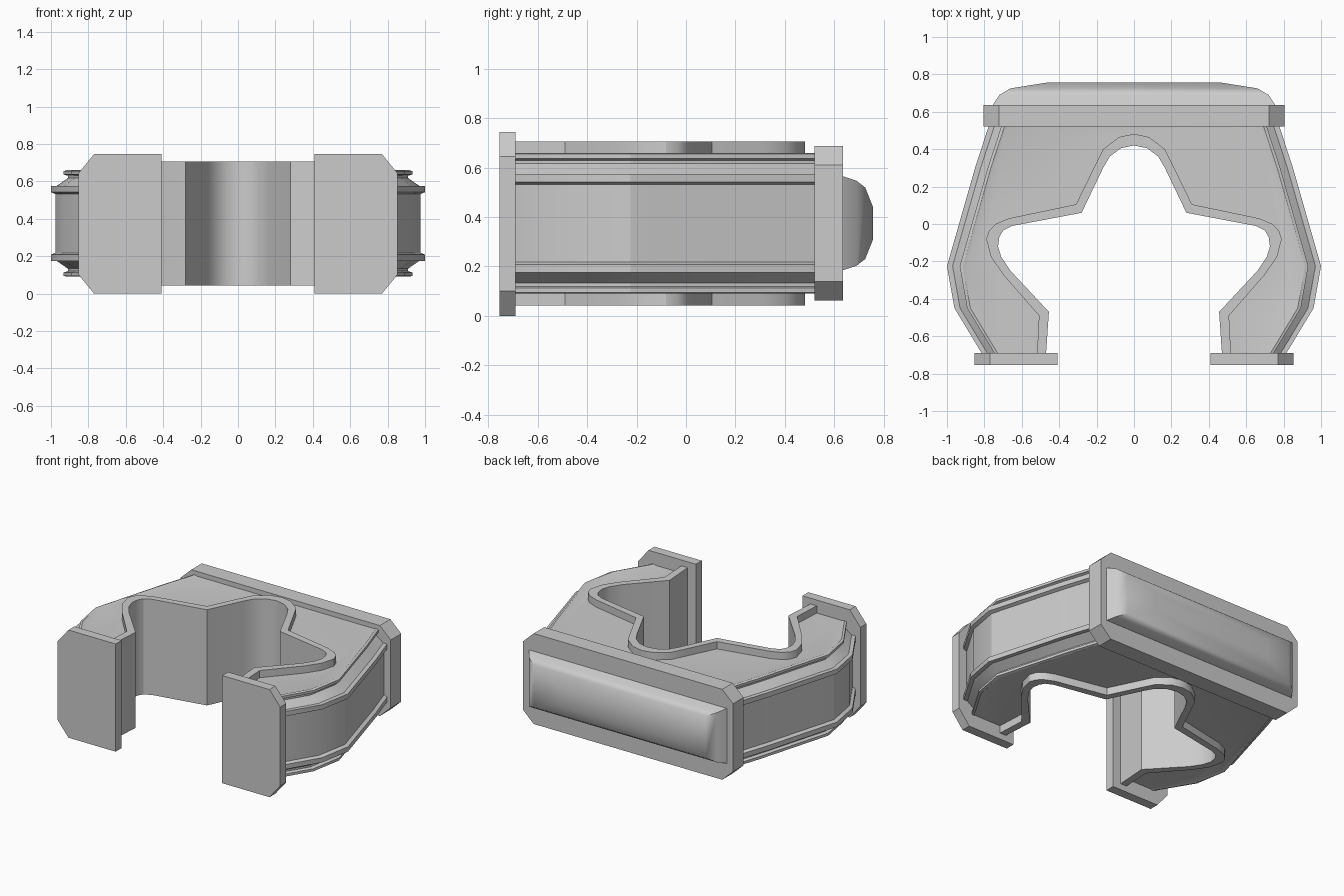
import bpy, bmesh
from math import radians

if "Cube" in bpy.data.objects:
    bpy.data.objects.remove(bpy.data.objects["Cube"])

MID = 0.375  # height of the horizontal symmetry plane


def finish(name, bm, angle=30, mirror=False):
    bmesh.ops.remove_doubles(bm, verts=bm.verts, dist=1e-5)
    bmesh.ops.recalc_face_normals(bm, faces=bm.faces)
    mesh = bpy.data.meshes.new(name)
    bm.to_mesh(mesh)
    bm.free()
    ob = bpy.data.objects.new(name, mesh)
    bpy.context.collection.objects.link(ob)
    bpy.ops.object.select_all(action='DESELECT')
    bpy.context.view_layer.objects.active = ob
    ob.select_set(True)
    if mirror:
        ob.modifiers.new("Mirror", 'MIRROR')
        bpy.ops.object.modifier_apply(modifier="Mirror")
    bpy.ops.object.shade_smooth_by_angle(angle=radians(angle))
    return ob


def loft(bm, rings, closed):
    rows = [[bm.verts.new(p) for p in r] for r in rings]
    n = len(rows[0])
    for a, b in zip(rows, rows[1:]):
        for i in range(n if closed else n - 1):
            j = (i + 1) % n
            bm.faces.new((a[i], a[j], b[j], b[i]))
    return rows


def solid(name, rings, angle=30, mirror=False):
    bm = bmesh.new()
    rows = loft(bm, rings, True)
    bm.faces.new(rows[0])
    bm.faces.new(rows[-1])
    return finish(name, bm, angle, mirror)


def both_sides(path):
    """Extend a right-hand path with its mirrored copy."""
    return path + [(-x, y) for x, y in reversed(path) if x > 0]


# Inner opening: wall line and outer line of the raised rim, right half
opening = [(.47, -.69), (.455, -.47), (.66, -.25), (.71, -.175), (.727, -.12),
           (.72, -.07), (.70, -.035), (.65, -.01), (.28, .06), (.165, .30),
           (.13, .36), (.07, .405), (0, .42)]
rim_edge = [(.518, -.69), (.508, -.49), (.70, -.27), (.765, -.175), (.79, -.08),
            (.775, -.035), (.74, 0), (.67, .03), (.31, .105), (.21, .31),
            (.165, .40), (.08, .465), (0, .482)]
loop = both_sides(opening) + both_sides(rim_edge)[::-1]
solid("inner_rim", [[(x, y, z) for x, y in loop] for z in (.043, .705)])

# Body: moulded side skins following the outer path, plus flat top and bottom
outer = [(.815, -.69), (.96, -.45), (1.0, -.225), (.85, .30), (.778, .52), (.77, .55)]
half = [(.10, .655), (.085, .66), (.068, .655), (.068, .637), (.09, .63), (.09, .617),
        (.03, .575), (0, .575), (0, .542), (.024, .532)]
section = half + [(d, 2 * MID - z) for d, z in reversed(half)]
bm = bmesh.new()
for side in (1, -1):
    loft(bm, [[(side * (x - d), y, z) for x, y in outer] for d, z in section], False)
for z in (.655, 2 * MID - .655):
    cap = [(x - .10, y) for x, y in outer]
    cap = cap + [(-x, y) for x, y in reversed(cap)]
    cap += both_sides([p for p in rim_edge])[::-1]
    bm.faces.new([bm.verts.new((x, y, z)) for x, y in cap])
finish("clamp_body", bm, 25)

# Front foot plates with clipped outer corners
foot = [(.408, 0), (.77, 0), (.852, .10), (.852, .645), (.77, .745), (.408, .745)]
solid("foot_plate", [[(x, y, z) for x, z in foot] for y in (-.755, -.69)], mirror=True)

# Back plate with clipped corners
quarter = [(.805, .61), (.722, .688)]
back = quarter + [(-x, z) for x, z in reversed(quarter)]
back += [(x, 2 * MID - z) for x, z in reversed(back)]
solid("back_plate", [[(x, y, z) for x, z in back] for y in (.52, .635)])

# Smooth cushion bulging from the back plate
pad = [(.76, .192, .63), (.72, .172, .69), (.66, .145, .725), (.46, .065, .757)]
solid("back_cushion", [[(sx * x, y, MID + sz * z) for sx, sz in
                        ((1, 1), (-1, 1), (-1, -1), (1, -1))] for x, z, y in pad], 40)
